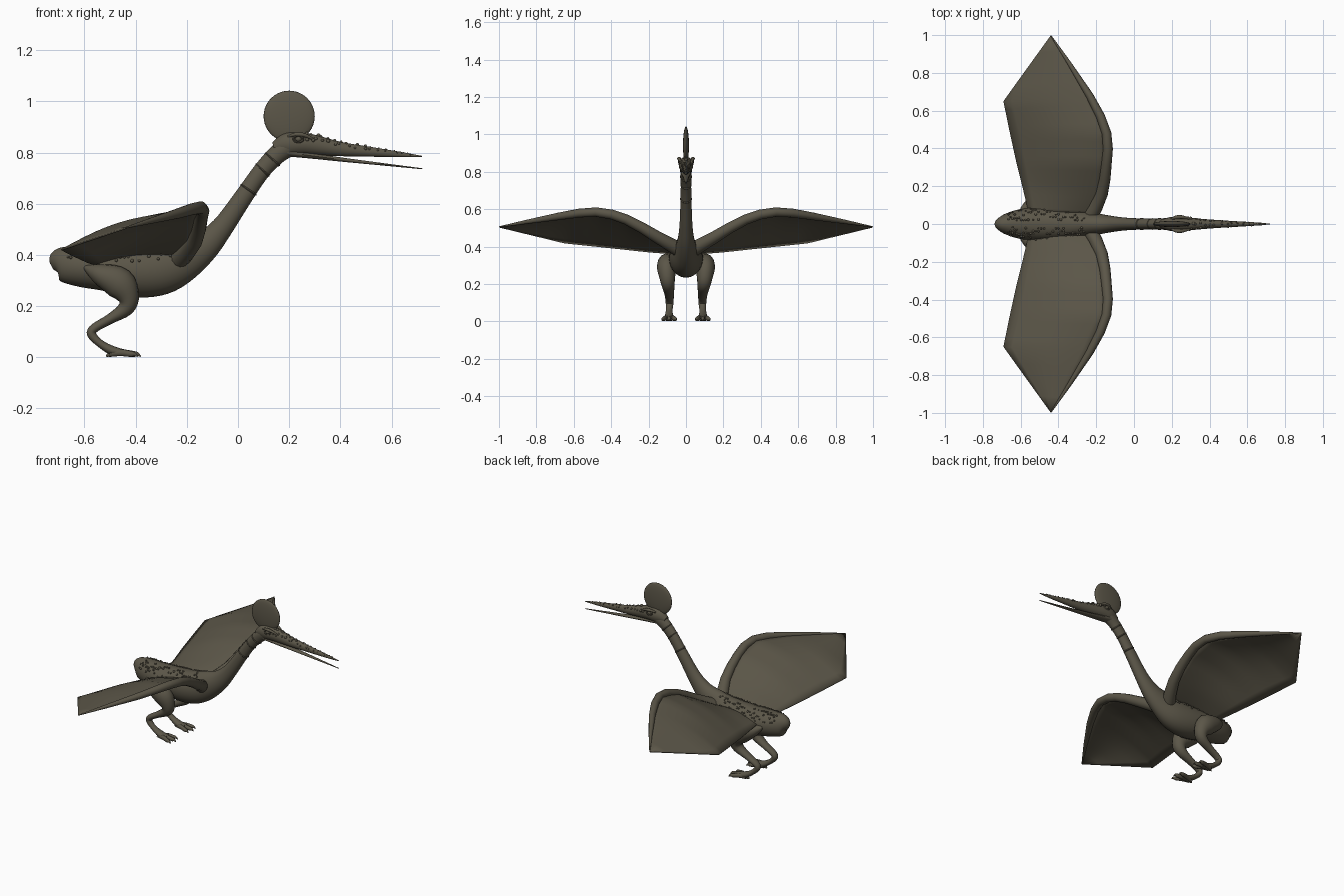
import bpy, bmesh, math, random
from mathutils import Vector, Matrix

cube = bpy.data.objects.get("Cube")
if cube:
    bpy.data.objects.remove(cube, do_unlink=True)
random.seed(4)

skin = bpy.data.materials.new("olive brown skin")
skin.use_nodes = True
COLOR = (0.105, 0.093, 0.065, 1)
skin.diffuse_color = COLOR
skin.node_tree.nodes["Principled BSDF"].inputs["Base Color"].default_value = COLOR


def finish(name, bm, angle=50):
    """Turn a bmesh into a smooth shaded object."""
    bmesh.ops.recalc_face_normals(bm, faces=bm.faces)
    mesh = bpy.data.meshes.new(name)
    bm.to_mesh(mesh)
    bm.free()
    mesh.materials.append(skin)
    mesh.shade_smooth()
    mesh.set_sharp_from_angle(angle=math.radians(angle))
    obj = bpy.data.objects.new(name, mesh)
    bpy.context.collection.objects.link(obj)
    return obj


def spline(pts, steps):
    """Catmull-Rom interpolation of position and radii together."""
    pts = [Vector(p) for p in pts]
    ext = [pts[0]] + pts + [pts[-1]]
    out = []
    for a, b, c, d in zip(ext, ext[1:], ext[2:], ext[3:]):
        for k in range(steps):
            t = k / steps
            out.append(0.5 * (2 * b + (c - a) * t + (2 * a - 5 * b + 4 * c - d) * t * t
                              + (3 * b - a - 3 * c + d) * t ** 3))
    return out + [pts[-1]]


def tube(name, pts, sides=16, steps=4, ref=(0, 1, 0)):
    """Loft ellipses along (x, y, z, up radius, side radius) stations."""
    path = spline(pts, steps) if steps > 1 else [Vector(p) for p in pts]
    bm = bmesh.new()
    rings = []
    for i, p in enumerate(path):
        tan = (path[min(i + 1, len(path) - 1)] - path[max(i - 1, 0)]).to_3d().normalized()
        side = Vector(ref)
        side = (side - tan * side.dot(tan)).normalized()
        up = tan.cross(side)
        ring = []
        for k in range(sides):
            a = math.tau * k / sides
            ring.append(bm.verts.new(p.to_3d() + side * math.cos(a) * max(p[4], 0.001)
                                     + up * math.sin(a) * max(p[3], 0.001)))
        rings.append(ring)
    for r, q in zip(rings, rings[1:]):
        for k in range(sides):
            n = (k + 1) % sides
            bm.faces.new((r[k], r[n], q[n], q[k]))
    bm.faces.new(rings[0])
    bm.faces.new(rings[-1])
    return finish(name, bm)


def flat(stations):
    """Put (x, z, up, side) stations on the centre plane."""
    return [(x, 0, z, up, side) for x, z, up, side in stations]


def bumps(name, spots):
    """One mesh holding many small round warts (x, y, z, radius)."""
    bm = bmesh.new()
    for x, y, z, r in spots:
        bmesh.ops.create_icosphere(bm, subdivisions=2, radius=r,
                                   matrix=Matrix.Translation((x, y, z)))
    return finish(name, bm, 80)


def ball(name, center, size, segments=32):
    bm = bmesh.new()
    m = Matrix.Translation(center) @ Matrix.Diagonal((*size, 1))
    m = m @ Matrix.Rotation(math.pi / 2, 4, "X")
    bmesh.ops.create_uvsphere(bm, u_segments=segments, v_segments=16, radius=1, matrix=m)
    return finish(name, bm, 80)


# Body and neck
BODY = flat([(-.728, .355, .015, .012), (-.70, .365, .062, .045), (-.62, .355, .078, .075),
             (-.52, .345, .085, .09), (-.40, .335, .1, .09), (-.30, .345, .1, .08),
             (-.21, .385, .085, .06), (-.13, .435, .06, .045), (-.06, .51, .043, .035),
             (.02, .625, .036, .03), (.09, .725, .034, .028), (.15, .79, .037, .03),
             (.20, .825, .04, .034)])
tube("body_and_neck", BODY, 24, 5)

# Head and bill
HEAD = flat([(.14, .82, .02, .02), (.19, .833, .045, .036), (.25, .835, .043, .038),
             (.31, .828, .038, .032), (.40, .814, .028, .024), (.52, .803, .019, .016),
             (.64, .792, .01, .009), (.72, .785, .002, .002)])
tube("head_and_upper_bill", HEAD, 20)
tube("lower_bill", flat([(.18, .802, .016, .03), (.30, .786, .011, .024), (.42, .771, .008, .016),
                         (.56, .755, .005, .01), (.72, .737, .002, .002)]), 14)
ball("head_crest", (.2, 0, .942), (.1, .016, .1), 40)

# Warts on the bill, the neck and the back
spots = []
for p in spline(HEAD, 4)[10:26]:
    for a in (-55, 0, 50):
        a = math.radians(a + random.uniform(-15, 15))
        spots.append((p[0] + random.uniform(-.01, .01), p[4] * math.sin(a),
                      p[2] + p[3] * math.cos(a), random.uniform(.1, .2) * p[3] + .002))
bumps("bill_warts", spots)
spots = []
for p in spline(BODY, 8)[12:44]:
    for side in (-1, 1):
        for a in random.sample(range(15, 75, 10), 2):
            a = math.radians(a) * side
            spots.append((p[0], p[4] * math.sin(a), p[2] + p[3] * math.cos(a),
                          random.uniform(.004, .007)))
bumps("back_warts", spots)

# Wrinkle rings around the neck
for i, (a, b, t) in enumerate(((9, 10, .3), (10, 11, .1), (10, 11, .75))):
    p, q = Vector(BODY[a]), Vector(BODY[b])
    c, d = p.lerp(q, t), (q - p).normalized() * .006
    stations = []
    for k, grow in ((-1, -.002), (0, .0025), (1, -.002)):
        s = c + d * k
        stations.append((s[0], s[1], s[2], c[3] + grow, c[4] + grow))
    tube("neck_ring_%d" % (i + 1), stations, 24, 1)

# Wing edges as (x, y, z), root to tip
LEAD = [(-.23, .04, .385), (-.17, .16, .455), (-.145, .32, .545), (-.145, .48, .585),
        (-.235, .68, .562), (-.44, .997, .506)]
TRAIL = [(-.555, .05, .36), (-.59, .2, .372), (-.62, .32, .385), (-.655, .48, .402),
         (-.69, .65, .42), (-.44, .997, .504)]
ARM_RADII = (.04, .032, .027, .025, .02, .003)


def wing_skin(name, s, chord=10, span=4):
    bm = bmesh.new()
    rows = []
    for i in range((len(LEAD) - 1) * span + 1):
        j = min(i // span, len(LEAD) - 2)
        t = i / span - j
        front = Vector(LEAD[j]).lerp(Vector(LEAD[j + 1]), t)
        back = Vector(TRAIL[j]).lerp(Vector(TRAIL[j + 1]), t)
        camber = .07 * (front - back).length
        row = []
        for k in range(chord + 1):
            v = front.lerp(back, k / chord)
            v.z += camber * math.sin(math.pi * k / chord)
            row.append(bm.verts.new((v.x, v.y * s, v.z)))
        rows.append(row)
    for a, b in zip(rows, rows[1:]):
        for k in range(chord):
            bm.faces.new((a[k], a[k + 1], b[k + 1], b[k]))
    bmesh.ops.remove_doubles(bm, verts=bm.verts, dist=.0005)
    obj = finish(name, bm, 40)
    mod = obj.modifiers.new("thickness", "SOLIDIFY")
    mod.thickness, mod.offset = .006, 0


for side, s in (("left", 1), ("right", -1)):
    # Wings
    wing_skin(side + "_wing_membrane", s)
    tube(side + "_wing_arm", [(x, y * s, z, r, r) for (x, y, z), r in zip(LEAD, ARM_RADII)],
         12, 2, (1, 0, 0))

    # Legs
    leg = [(-.595, .07, .35, .01, .015), (-.54, .095, .325, .042, .045),
           (-.465, .103, .29, .062, .052), (-.43, .1, .235, .044, .042),
           (-.44, .095, .19, .031, .034), (-.50, .09, .15, .02, .026),
           (-.56, .088, .115, .018, .022), (-.572, .088, .09, .018, .02),
           (-.54, .09, .055, .015, .018), (-.49, .09, .026, .018, .024),
           (-.44, .09, .017, .013, .024)]
    tube(side + "_leg", [(x, y * s, z, u, w) for x, y, z, u, w in leg], 16)

    # Toes with pointed claws
    for i, dy in enumerate((-.034, 0, .034)):
        y, reach = .09 * s, .012 * (dy == 0)
        tube("%s_toe_%d" % (side, i + 1),
             [(-.50, y + dy * .2, .014, .012, .01), (-.455, y + dy * .6, .018, .014, .011),
              (-.42 + reach, y + dy * .9, .013, .012, .011),
              (-.405 + reach, y + dy, .012, .008, .007),
              (-.392 + reach, y + dy * 1.05, .003, .002, .002)], 10, 3)
    tube(side + "_heel_claw", [(-.48, .09 * s, .016, .014, .014), (-.505, .09 * s, .01, .009, .009),
                               (-.515, .09 * s, .003, .002, .002)], 10, 3)

    # Eyes with lids
    ball(side + "_eye", (.236, .035 * s, .853), (.012, .009, .01), 16)
    ring = []
    for k in range(17):
        a = math.tau * k / 16
        ring.append((.236 + .019 * math.cos(a), .036 * s, .853 + .013 * math.sin(a), .004, .005))
    tube(side + "_eyelid", ring, 8, 1)
    tube(side + "_brow", [(.195, .026 * s, .862, .004, .004), (.225, .036 * s, .871, .008, .01),
                          (.26, .036 * s, .868, .008, .009), (.30, .026 * s, .85, .004, .004)], 10)
